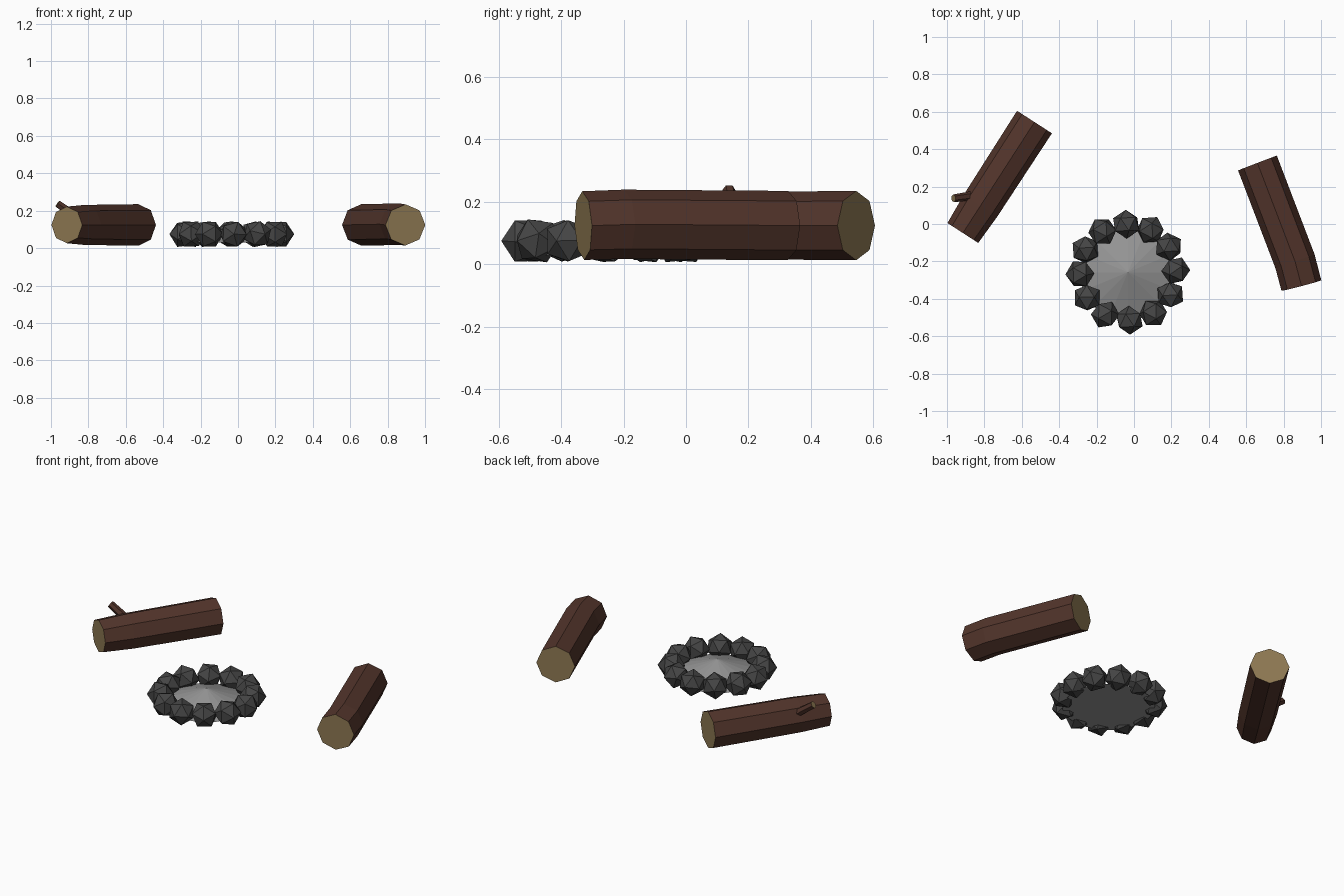
import bpy, bmesh, math, random
from mathutils import Vector, Matrix

if "Cube" in bpy.data.objects:
    bpy.data.objects.remove(bpy.data.objects["Cube"])

random.seed(4)


def material(name, r, g, b):
    m = bpy.data.materials.new(name)
    m.diffuse_color = (r, g, b, 1)
    m.use_nodes = True
    m.node_tree.nodes["Principled BSDF"].inputs["Base Color"].default_value = m.diffuse_color
    return m


BARK = material("bark", 0.085, 0.035, 0.024)
CUT_WOOD = material("cut_wood", 0.27, 0.19, 0.085)
ROCK = material("rock", 0.06, 0.06, 0.06)
ASH = material("ash", 0.30, 0.30, 0.30)


def finish(name, bm, *mats):
    bmesh.ops.recalc_face_normals(bm, faces=bm.faces[:])
    me = bpy.data.meshes.new(name)
    bm.to_mesh(me)
    bm.free()
    for m in mats:
        me.materials.append(m)
    ob = bpy.data.objects.new(name, me)
    bpy.context.collection.objects.link(ob)
    return ob


def timber(name, path, sides):
    """Faceted wood along a path of (point, radius), with pale sawn ends."""
    bm = bmesh.new()
    pts = [Vector(p) for p, r in path]
    rings = []
    for i, (p, r) in enumerate(path):
        d = (pts[min(i + 1, len(pts) - 1)] - pts[max(i - 1, 0)]).normalized()
        side = d.cross(Vector((0, 0, 1))).normalized()
        up = side.cross(d)
        angles = [2 * math.pi * k / sides for k in range(sides)]
        rings.append([bm.verts.new(pts[i] + r * (side * math.cos(a) + up * math.sin(a)))
                      for a in angles])
    for a, b in zip(rings, rings[1:]):
        for k in range(sides):
            j = (k + 1) % sides
            bm.faces.new((a[k], a[j], b[j], b[k]))
    for ring in (rings[0], rings[-1]):
        bm.faces.new(ring).material_index = 1
    return finish(name, bm, BARK, CUT_WOOD)


# Seating logs: the left one tapers, the right one bends near its front end
timber("left_log", [((-0.915, -0.048, 0.124), 0.098),
                    ((-0.82, 0.099, 0.124), 0.107),
                    ((-0.532, 0.545, 0.124), 0.111)], 8)
timber("right_log", [((0.895, -0.329, 0.124), 0.110),
                     ((0.861, -0.200, 0.128), 0.111),
                     ((0.660, 0.326, 0.124), 0.111)], 8)

# Cut branch stub on the left log
timber("branch_stub", [((-0.82, 0.158, 0.135), 0.026),
                       ((-0.965, 0.137, 0.238), 0.021)], 6)

# Ring of stones, each with one corner pointing outward
CENTRE = Vector((-0.033, -0.258, 0))
for i in range(12):
    a = math.radians(30 * i + 2)
    bm = bmesh.new()
    bmesh.ops.create_icosphere(bm, subdivisions=1, radius=0.077)
    place = (Matrix.Translation(CENTRE + Vector((0.257 * math.cos(a), 0.257 * math.sin(a), 0.075)))
             @ Matrix.Rotation(a, 4, 'Z')
             @ Matrix.Rotation(math.pi / 2, 4, 'Y')
             @ Matrix.Rotation(random.uniform(0, 1.25), 4, 'Z'))
    bmesh.ops.transform(bm, matrix=place, verts=bm.verts[:])
    finish(f"stone_{i + 1}", bm, ROCK)

# Low cone of ash inside the ring
bm = bmesh.new()
bmesh.ops.create_cone(bm, cap_ends=True, segments=16, radius1=0.26, radius2=0, depth=0.09,
                      matrix=Matrix.Translation(CENTRE + Vector((0, 0, 0.075))))
bmesh.ops.remove_doubles(bm, verts=bm.verts[:], dist=1e-5)
finish("ash_pile", bm, ASH)
